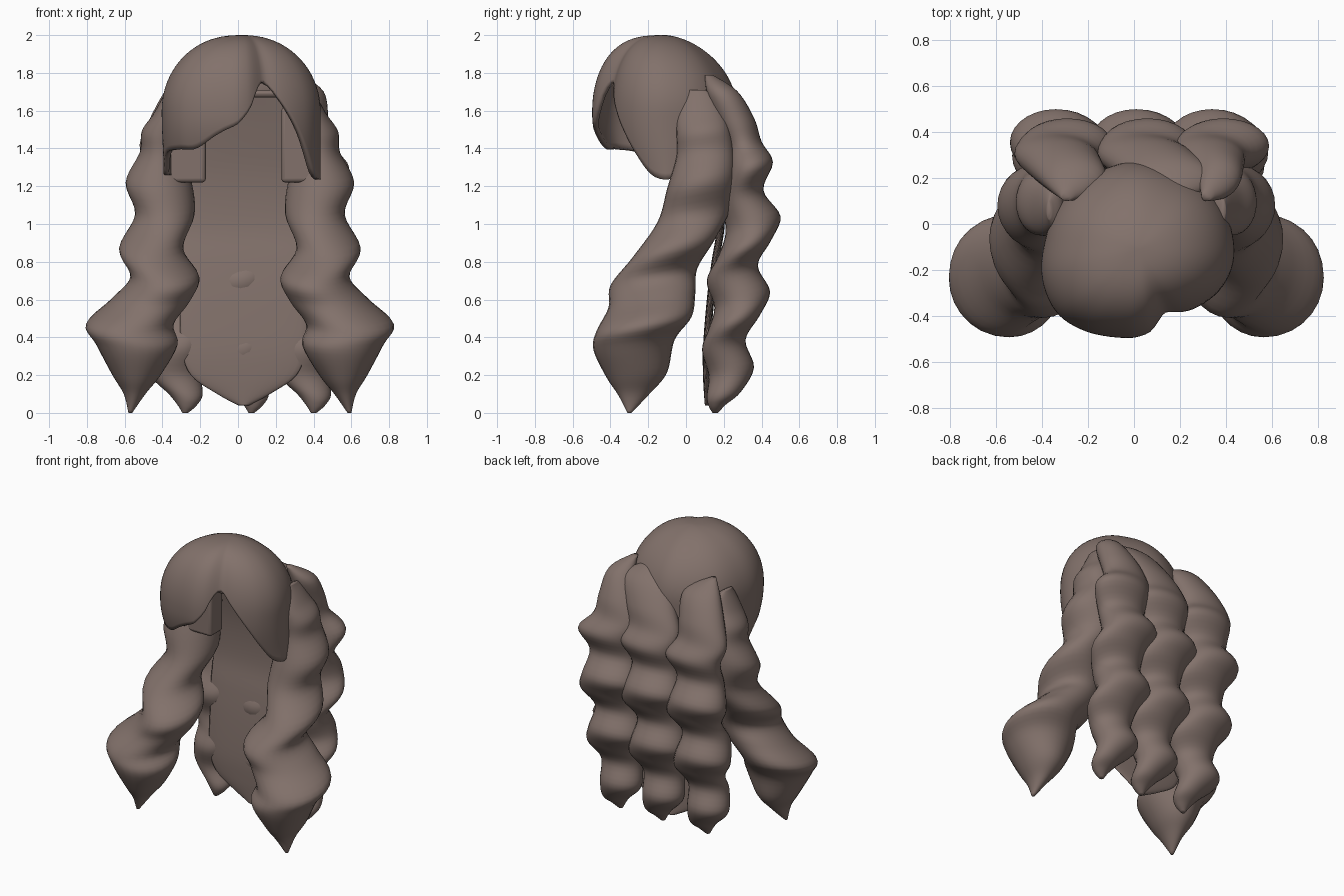
import bpy, bmesh, math
from math import sin, cos, pi, radians

if "Cube" in bpy.data.objects:
    bpy.data.objects.remove(bpy.data.objects["Cube"])

hair = bpy.data.materials.new("brown_hair")
hair.diffuse_color = (.225, .167, .147, 1)
hair.use_nodes = True
hair.node_tree.nodes["Principled BSDF"].inputs["Base Color"].default_value = hair.diffuse_color


def finish(name, verts, cols, caps):
    """Skin rows of points (top to bottom) into a smooth object."""
    bm = bmesh.new()
    vs = [bm.verts.new(v) for v in verts]
    rows = len(vs) // cols
    for i in range(rows - 1):
        for j in range(cols):
            k = (j + 1) % cols
            bm.faces.new((vs[i*cols+j], vs[(i+1)*cols+j], vs[(i+1)*cols+k], vs[i*cols+k]))
    if caps:
        bm.faces.new(vs[:cols])
        bm.faces.new(vs[-cols:])
        bmesh.ops.recalc_face_normals(bm, faces=bm.faces)
    else:
        bmesh.ops.remove_doubles(bm, verts=bm.verts, dist=0.0005)
    me = bpy.data.meshes.new(name)
    bm.to_mesh(me)
    bm.free()
    me.polygons.foreach_set("use_smooth", [True] * len(me.polygons))
    me.materials.append(hair)
    ob = bpy.data.objects.new(name, me)
    bpy.context.collection.objects.link(ob)
    return ob


def catmull(p, t):
    """Smooth curve through all the points, t in 0..len-1."""
    i = min(int(t), len(p) - 2)
    u = t - i
    a, b, c, d = p[max(i-1, 0)], p[i], p[i+1], p[min(i+2, len(p)-1)]
    return [0.5*(2*q + (r-o)*u + (2*o-5*q+4*r-s)*u*u + (3*q-o-3*r+s)*u**3)
            for o, q, r, s in zip(a, b, c, d)]


def loft(name, rings, tilt=0.0, cols=28, steps=5):
    """rings: (z, xmin, xmax, ymin, ymax)"""
    verts = []
    n = (len(rings) - 1) * steps
    for k in range(n + 1):
        z, x0, x1, y0, y1 = catmull(rings, k / steps)
        fade = tilt * sin(pi * k / n)
        for j in range(cols):
            a = 2 * pi * j / cols
            dx, dy = sin(a) * (x1 - x0) / 2, -cos(a) * (y1 - y0) / 2
            verts.append(((x0+x1)/2 + dx, (y0+y1)/2 + dy, max(z + fade * dy, 0)))
    return finish(name, verts, cols, True)


# Front side locks, mirrored about the wig's centre line
front = [(1.71, .38, .40, .02, .10), (1.67, .33, .42, -.02, .16), (1.58, .32, .47, -.05, .20),
         (1.49, .32, .53, -.05, .23), (1.38, .32, .54, -.05, .25), (1.22, .265, .615, -.10, .26),
         (1.05, .25, .565, -.15, .24), (.87, .31, .65, -.28, .15), (.72, .225, .59, -.40, .06),
         (.6, .27, .69, -.41, .05), (.47, .36, .825, -.475, .03), (.36, .34, .77, -.49, -.06),
         (.2, .43, .685, -.42, -.10), (.1, .51, .625, -.36, -.19), (0, .58, .60, -.31, -.29)]
loft("front_lock_right", front, 0.2)
loft("front_lock_left", [(z, .02 - b, .02 - a, c, d) for z, a, b, c, d in front], 0.2)

# Back locks: (z, half width, ymin, ymax)
back = [(1.79, .02, .10, .14), (1.7, .09, .11, .27), (1.55, .14, .16, .36), (1.42, .17, .21, .40),
        (1.3, .20, .22, .46), (1.15, .17, .19, .41), (1.0, .20, .21, .50), (.87, .19, .17, .45),
        (.74, .165, .11, .38), (.6, .19, .15, .445), (.48, .175, .12, .39), (.36, .14, .085, .315),
        (.22, .14, .12, .36), (.1, .09, .11, .29), (.04, .05, .12, .21), (0, .015, .14, .17)]
for name, cx, top, wide in (("left", -.32, .04, .05), ("middle", .03, .14, .10),
                            ("right", .36, -.03, 0)):
    rings = []
    for z, w, y0, y1 in back:
        up = max(0, (z - 1.3) / .5)
        c = cx + .035 * cos(2 * pi * (z - .06) / .4) + top * up
        c += .02 * max(0, 1 - z / .4)
        if 1.3 < z < 1.75:
            w += wide * up
        rings.append((z, c - w, c + w, y0, y1))
    loft("back_lock_" + name, rings, 0.3)

# Thin sheet of hair behind the neck: (z, half width, y)
sheet = [(1.69, .22, .10), (1.5, .30, .14), (1.25, .34, .18), (1.0, .35, .185), (.8, .35, .155),
         (.6, .34, .13), (.35, .33, .11), (.2, .28, .11), (.1, .14, .115), (.04, .03, .12)]
loft("back_sheet", [(z, .03 - w, .03 + w, y - .02, y + .02) for z, w, y in sheet])

# Cap with swept fringe: (angle from front, radius, lower edge height)
rim = [(-180, .38, 1.5), (-150, .37, 1.42), (-120, .38, 1.32), (-95, .39, 1.26), (-72, .42, 1.37),
       (-50, .435, 1.395), (-35, .42, 1.40), (-15, .395, 1.48), (0, .385, 1.53), (10, .37, 1.61),
       (18, .345, 1.72), (27, .325, 1.75), (40, .355, 1.65), (52, .385, 1.53), (65, .415, 1.39),
       (80, .435, 1.26), (95, .435, 1.24), (120, .42, 1.32), (150, .38, 1.42), (180, .38, 1.5)]
COLS, ROWS, H = 96, 30, .4


def rim_at(deg):
    for i in range(len(rim) - 1):
        if rim[i][0] <= deg <= rim[i+1][0]:
            t = i + (deg - rim[i][0]) / (rim[i+1][0] - rim[i][0])
            return catmull(rim, t)[1:]


verts = []
for i in range(ROWS + 1):
    for j in range(COLS):
        deg = -180 + 360 * j / COLS
        r, edge = rim_at(deg)
        th = radians(deg)
        if edge < 1.6:
            length = H * pi / 2 + 1.6 - edge
        else:
            length = H * math.acos((edge - 1.6) / H)
        s = length * i / ROWS
        if s < H * pi / 2:
            # fuller towards the fringe, flatter towards the back
            f, z = sin(s / H) ** (.95 - .27 * cos(th)), 1.6 + H * cos(s / H)
        else:
            f, z = 1, 1.6 - (s - H * pi / 2)
        f *= 1 - 3 * max(0, 1.58 - z)**2 * max(0, cos(th))
        verts.append((f * r * sin(th) + .02 * (1 - f), -.11 - f * r * cos(th), z))
cap = finish("cap_with_fringe", verts, COLS, False)
mod = cap.modifiers.new("thickness", 'SOLIDIFY')
mod.thickness = .03

# Square-ended sideburns and the flat roof of the opening under the cap
for name, lo, hi in (("sideburn_left", (-.37, -.06, 1.22), (-.17, .08, 1.62)),
                     ("sideburn_right", (.23, -.06, 1.22), (.42, .08, 1.62)),
                     ("opening_roof", (-.24, -.28, 1.67), (.27, .12, 1.71))):
    bpy.ops.mesh.primitive_cube_add(size=1, location=[(a + b) / 2 for a, b in zip(lo, hi)])
    ob = bpy.context.object
    ob.name = name
    ob.scale = [b - a for a, b in zip(lo, hi)]
    bpy.ops.object.transform_apply(location=False, rotation=False, scale=True)
    ob.data.materials.append(hair)
    bev = ob.modifiers.new("soft_edges", 'BEVEL')
    bev.width, bev.segments = .02, 3
    bpy.ops.object.shade_smooth_by_angle()
